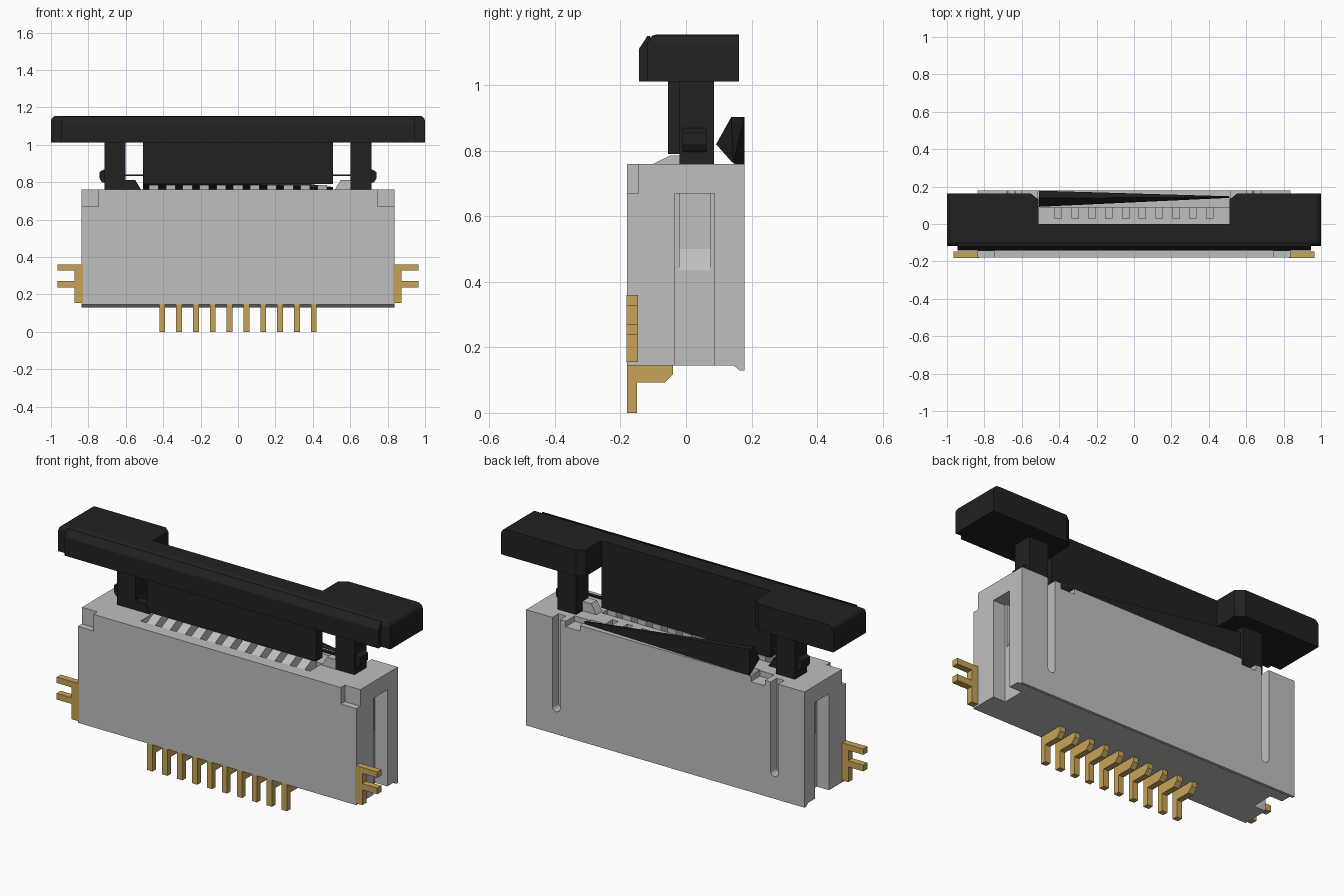
import bpy, bmesh, math

if "Cube" in bpy.data.objects:
    bpy.data.objects.remove(bpy.data.objects["Cube"])


def material(name, rgb):
    m = bpy.data.materials.new(name)
    m.diffuse_color = (*rgb, 1)
    m.use_nodes = True
    m.node_tree.nodes["Principled BSDF"].inputs["Base Color"].default_value = m.diffuse_color
    return m


GREY = material("light grey plastic", (0.52, 0.52, 0.52))
BLACK = material("black plastic", (0.015, 0.015, 0.015))
GOLD = material("gold metal", (0.578, 0.371, 0.098))


def prism(name, pts, axis, a, b, mat):
    """Extrude a 2D outline along an axis: x uses (y,z), y uses (x,z), z uses (x,y)."""
    def place(p, t):
        return {"x": (t, p[0], p[1]), "y": (p[0], t, p[1]), "z": (p[0], p[1], t)}[axis]
    bm = bmesh.new()
    lo = [bm.verts.new(place(p, a)) for p in pts]
    hi = [bm.verts.new(place(p, b)) for p in pts]
    bm.faces.new(lo)
    bm.faces.new(hi)
    n = len(pts)
    for i in range(n):
        j = (i + 1) % n
        bm.faces.new((lo[i], lo[j], hi[j], hi[i]))
    bmesh.ops.recalc_face_normals(bm, faces=bm.faces)
    me = bpy.data.meshes.new(name)
    bm.to_mesh(me)
    bm.free()
    me.materials.append(mat)
    ob = bpy.data.objects.new(name, me)
    bpy.context.collection.objects.link(ob)
    return ob


def box(name, x, y, z, mat):
    x = sorted(x)
    return prism(name, [(x[0], y[0]), (x[1], y[0]), (x[1], y[1]), (x[0], y[1])], "z", z[0], z[1], mat)


def cut(target, cutter):
    cutter.hide_render = True
    m = target.modifiers.new("cut", "BOOLEAN")
    m.operation, m.solver, m.object = "DIFFERENCE", "EXACT", cutter
    bpy.context.view_layer.objects.active = target
    bpy.ops.object.modifier_apply(modifier=m.name)
    bpy.data.objects.remove(cutter, do_unlink=True)


def bevel(ob, test, width, segments):
    bm = bmesh.new()
    bm.from_mesh(ob.data)
    edges = [e for e in bm.edges if all(test(v.co) for v in e.verts)]
    bmesh.ops.bevel(bm, geom=edges, offset=width, segments=segments, profile=0.5, affect="EDGES")
    bm.to_mesh(ob.data)
    bm.free()


PINS = [-0.405 + 0.09 * i for i in range(10)]

# Housing with the small lip along its lower back edge
housing = prism("housing", [(-0.18, 0.145), (0.145, 0.145), (0.163, 0.13), (0.178, 0.13),
                            (0.178, 0.76), (-0.18, 0.76)], "x", -0.838, 0.838, GREY)
# Cable slot, contact slots and the front recess in the top
cut(housing, box("cut", (-0.51, 0.51), (0.092, 0.142), (0.35, 0.9), GREY))
cut(housing, box("cut", (-0.51, 0.51), (-0.11, -0.005), (0.68, 0.9), GREY))
for x in PINS:
    cut(housing, box("cut", (x - 0.017, x + 0.017), (0.03, 0.12), (0.5, 0.9), GREY))

for s in (-1, 1):
    # Front corner notches
    cut(housing, box("cut", (s * 0.745, s * 0.9), (-0.3, -0.145), (0.67, 0.9), GREY))
    # Side channels, open at the bottom, deeper towards the top
    cut(housing, box("cut", (s * 0.765, s * 0.9), (-0.033, 0.087), (0.0, 0.67), GREY))
    cut(housing, prism("cut", [(s * 0.8, 0.435), (s * 0.765, 0.435), (s * 0.73, 0.5),
                               (s * 0.73, 0.67), (s * 0.8, 0.67)], "y", -0.02, 0.075, GREY))
    # Round-ended grooves in the back
    arc = [(s * 0.657 + 0.023 * math.cos(t), 0.275 + 0.023 * math.sin(t))
           for t in [math.pi + math.pi * i / 8 for i in range(9)]]
    cut(housing, prism("cut", arc + [(s * 0.657 + 0.023, 0.9), (s * 0.657 - 0.023, 0.9)],
                       "y", 0.125, 0.3, GREY))
    # Shallow step in the back rim
    cut(housing, box("cut", (s * 0.515, s * 0.60), (0.10, 0.3), (0.73, 0.9), GREY))

# Comb ribs in the front recess
for i in range(11):
    x = -0.45 + 0.09 * i
    prism("comb_rib", [(-0.11, 0.68), (-0.005, 0.68), (-0.005, 0.785), (-0.05, 0.785),
                       (-0.11, 0.755)], "x", x - 0.026, x + 0.026, GREY)

# Soldering pins
for x in PINS:
    prism("pin", [(-0.18, 0), (-0.15, 0), (-0.15, 0.092), (-0.065, 0.092), (-0.04, 0.118),
                  (-0.04, 0.16), (-0.18, 0.16)], "x", x - 0.016, x + 0.016, GOLD)

for s in (-1, 1):
    # Forked side tabs
    prism("side_tab", [(s * x, z) for x, z in
                       [(0.83, 0.155), (0.875, 0.155), (0.875, 0.238), (0.965, 0.238),
                        (0.965, 0.272), (0.875, 0.272), (0.875, 0.328), (0.965, 0.328),
                        (0.965, 0.36), (0.83, 0.36)]], "y", -0.181, -0.146, GOLD)
    # Slider legs with their latch bumps
    box("slider_leg", (s * 0.602, s * 0.715), (-0.02, 0.085), (0.70, 1.02), BLACK)
    prism("latch_bump", [(s * x, z) for x, z in
                         [(0.71, 0.795), (0.728, 0.80), (0.74, 0.82), (0.74, 0.855),
                          (0.71, 0.872)]], "y", -0.01, 0.062, BLACK)
    # Inner foot and thin link between leg and panel
    prism("leg_foot", [(s * 0.515, 0.755), (s * 0.605, 0.755), (s * 0.605, 0.812),
                       (s * 0.55, 0.812)], "y", -0.02, 0.03, BLACK if s < 0 else GREY)
    box("leg_link", (s * 0.505, s * 0.605), (-0.02, 0.0), (0.833, 0.841), BLACK)

# Slider panel
box("slider_panel", (-0.508, 0.508), (-0.055, 0.0), (0.79, 1.02), BLACK)

# Slider head: wide bar with two deeper ends
half = [(1, -0.118), (1, 0.162), (0.55, 0.162), (0.51, 0.13), (0.51, 0.0)]
head = prism("slider_head", half + [(-x, y) for x, y in reversed(half)], "z", 1.012, 1.155, BLACK)
bevel(head, lambda c: abs(c.x) > 0.99 and c.z > 1.15, 0.03, 4)
bevel(head, lambda c: abs(c.y) < 0.001 and c.z > 1.15, 0.04, 5)
prism("head_front_strip", [(-0.11, 1.012), (-0.143, 1.012), (-0.143, 1.112), (-0.118, 1.15),
                           (-0.11, 1.15)], "x", -0.945, 0.945, BLACK)

# Tapering wedge behind the cable slot, shrinking towards +x
wedge = prism("cable_wedge", [(0.092, 0.82), (0.138, 0.903), (0.178, 0.903), (0.178, 0.76)],
              "x", -0.508, 0.508, BLACK)
for v in wedge.data.vertices:
    if v.co.x > 0:
        v.co.y = 0.145 + (v.co.y - 0.145) * 0.1
        v.co.z = 0.76 + (v.co.z - 0.76) * 0.1
